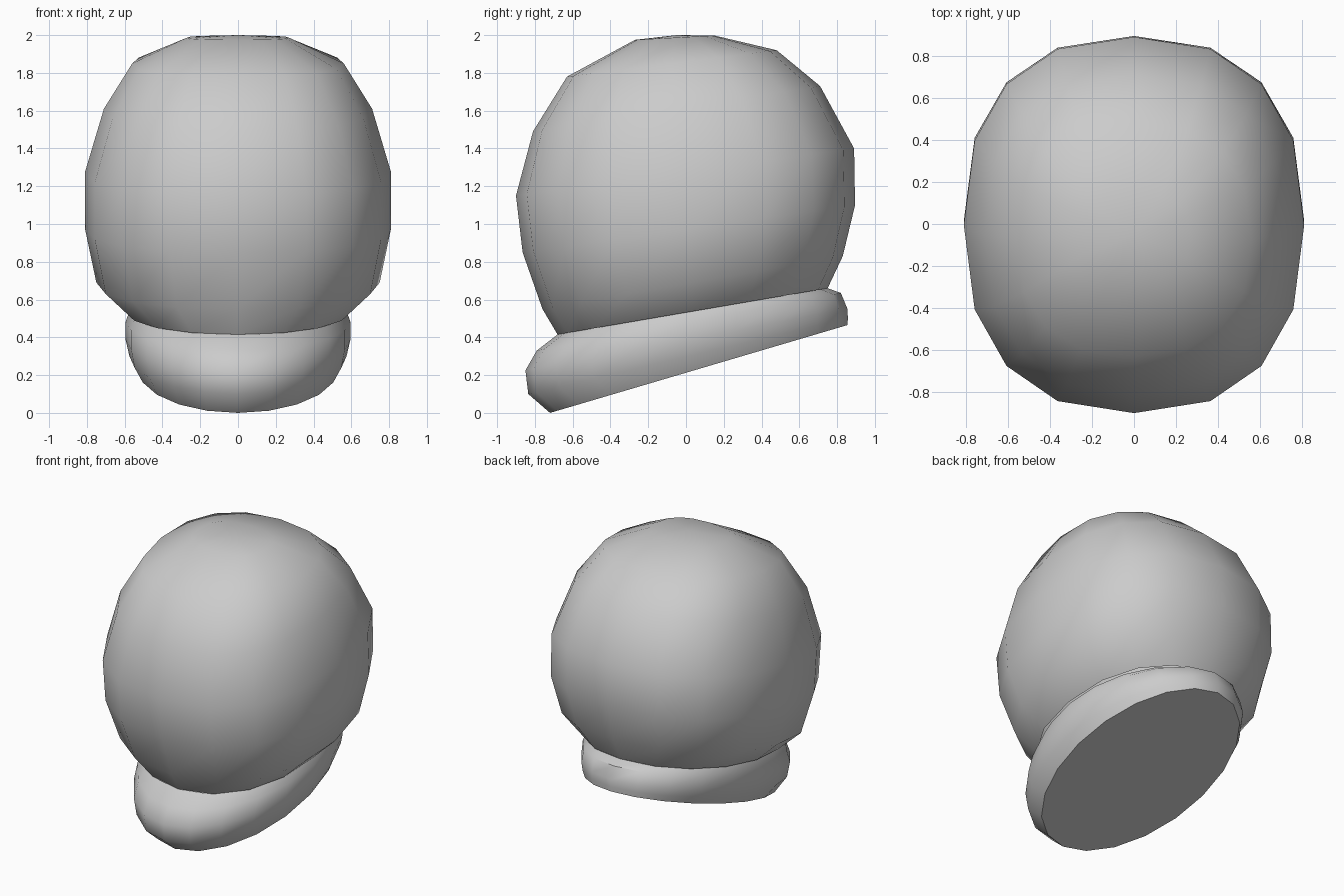
import bpy, bmesh
from math import sin, cos, pi, copysign

if "Cube" in bpy.data.objects:
    bpy.data.objects.remove(bpy.data.objects["Cube"])


def ring(bm, front, back, half_width, sides, n):
    """Tilted superellipse ring from a front (y, z) to a back (y, z) point."""
    power = lambda v: copysign(abs(v) ** (2 / n), v)
    verts = []
    for k in range(sides):
        a = 2 * pi * k / sides
        u, v = power(sin(a)), power(-cos(a))
        t = (v + 1) / 2
        verts.append(bm.verts.new((half_width * u,
                                   front[0] + (back[0] - front[0]) * t,
                                   front[1] + (back[1] - front[1]) * t)))
    return verts


def loft(name, rows, sides, tip=None, floor=False):
    """Skin the rings from bottom to top, smooth shaded with sharp edges."""
    bm = bmesh.new()
    rings = [ring(bm, f, b, w, sides, n) for f, b, w, n in rows]
    for lo, hi in zip(rings, rings[1:]):
        for i in range(sides):
            j = (i + 1) % sides
            bm.faces.new((lo[i], lo[j], hi[j], hi[i]))
    if floor:
        bm.faces.new(rings[0][::-1])
    if tip:
        top = bm.verts.new(tip)
        for i in range(sides):
            bm.faces.new((rings[-1][i], rings[-1][(i + 1) % sides], top))
    bmesh.ops.recalc_face_normals(bm, faces=bm.faces)
    mesh = bpy.data.meshes.new(name)
    bm.to_mesh(mesh)
    bm.free()
    obj = bpy.data.objects.new(name, mesh)
    bpy.context.collection.objects.link(obj)
    bpy.ops.object.select_all(action='DESELECT')
    obj.select_set(True)
    bpy.context.view_layer.objects.active = obj
    bpy.ops.object.shade_smooth_by_angle(angle=pi / 4)
    return obj


# Rounded shell, leaning slightly: front point, back point, half width, squareness
loft("helmet_shell", [
    ((-0.68, 0.415), (0.75, 0.66), 0.59, 2.15),
    ((-0.76, 0.55), (0.83, 0.83), 0.75, 2.3),
    ((-0.865, 0.85), (0.895, 1.10), 0.81, 2.4),
    ((-0.90, 1.15), (0.89, 1.40), 0.81, 2.4),
    ((-0.81, 1.49), (0.71, 1.73), 0.71, 2.4),
    ((-0.63, 1.78), (0.48, 1.92), 0.56, 2.4),
    ((-0.27, 1.975), (0.15, 1.998), 0.27, 2.5),
], 16, tip=(0, -0.05, 2.0))

# Tilted neck collar with a flat closed underside
loft("neck_collar", [
    ((-0.72, 0.0), (0.855, 0.465), 0.53, 2),
    ((-0.835, 0.10), (0.857, 0.50), 0.575, 2),
    ((-0.85, 0.225), (0.855, 0.55), 0.595, 2),
    ((-0.79, 0.33), (0.82, 0.635), 0.595, 2),
    ((-0.68, 0.415), (0.75, 0.66), 0.575, 2),
], 20, floor=True)
